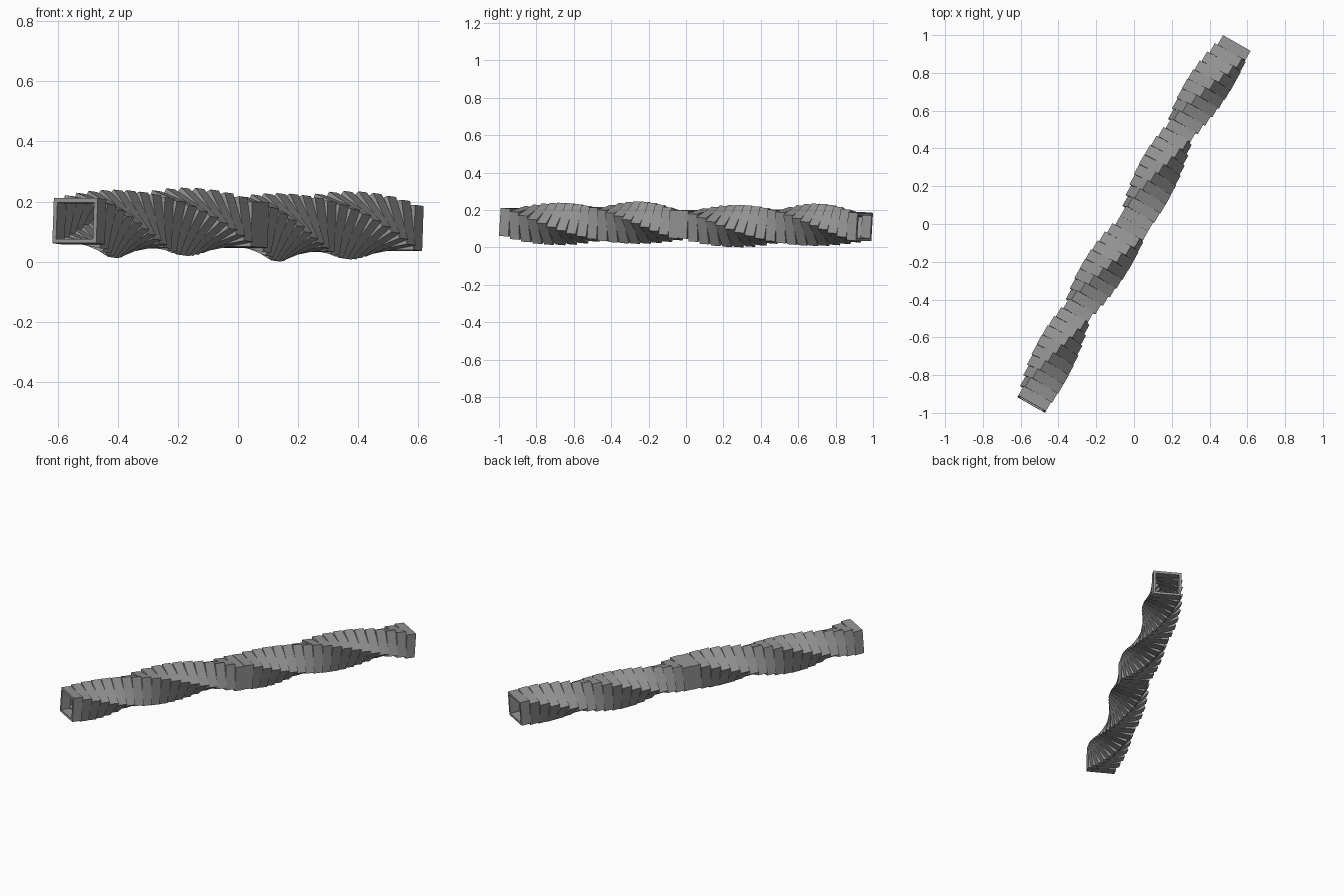
import bpy, bmesh, math
from mathutils import Matrix, Vector

cube = bpy.data.objects.get("Cube")
if cube:
    bpy.data.objects.remove(cube, do_unlink=True)

WIDTH, HEIGHT, WALL = 0.168, 0.15, 0.014
COUNT = 19                      # rings in each half turn
STEP = 0.0577                   # ring length
ORBIT = 0.03                    # ring centre to twist axis
TURN = math.radians(180 / (COUNT - 1))
TILT = math.radians(-3.9)
YAW = math.radians(-29.6)

grey = bpy.data.materials.new("steel grey")
grey.use_nodes = True
colour = (0.3, 0.3, 0.3, 1)
grey.diffuse_color = colour
grey.node_tree.nodes["Principled BSDF"].inputs["Base Color"].default_value = colour


def add_ring(bm, matrix):
    """Short open-ended rectangular tube along local Y."""
    def loop(w, h, y):
        corners = [(-w, -h), (w, -h), (w, h), (-w, h)]
        return [bm.verts.new(matrix @ Vector((x, y, z))) for x, z in corners]

    w, h, d = WIDTH / 2, HEIGHT / 2, STEP / 2
    loops = [loop(w, h, -d), loop(w, h, d),
             loop(w - WALL, h - WALL, d), loop(w - WALL, h - WALL, -d)]
    for a, b in zip(loops, loops[1:] + loops[:1]):
        for i in range(4):
            j = (i + 1) % 4
            bm.faces.new((a[i], a[j], b[j], b[i]))


# One half: rings turning around an axis above the first ring
bm = bmesh.new()
frame = Matrix.Rotation(YAW, 4, 'Z') @ Matrix.Rotation(TILT, 4, 'X')
for i in range(COUNT):
    add_ring(bm, frame @ Matrix.Translation((0, i * STEP, 0))
             @ Matrix.Rotation(i * TURN, 4, 'Y')
             @ Matrix.Translation((0, 0, -ORBIT)))
bmesh.ops.recalc_face_normals(bm, faces=bm.faces)
mesh = bpy.data.meshes.new("twisted_half")
bm.to_mesh(mesh)
bm.free()
mesh.materials.append(grey)

# Two matching halves end to end, centred and standing on the ground
shift = Matrix.Rotation(YAW, 3, 'Z') @ Vector((0, COUNT * STEP, -0.0115))
points = [v.co + k * shift for v in mesh.vertices for k in (0, 1)]
low = Vector([min(p[a] for p in points) for a in range(3)])
high = Vector([max(p[a] for p in points) for a in range(3)])
origin = Vector((-(low.x + high.x) / 2, -(low.y + high.y) / 2, -low.z))
for k, name in enumerate(("front_twisted_tube", "back_twisted_tube")):
    half = bpy.data.objects.new(name, mesh)
    half.location = origin + k * shift
    bpy.context.collection.objects.link(half)
